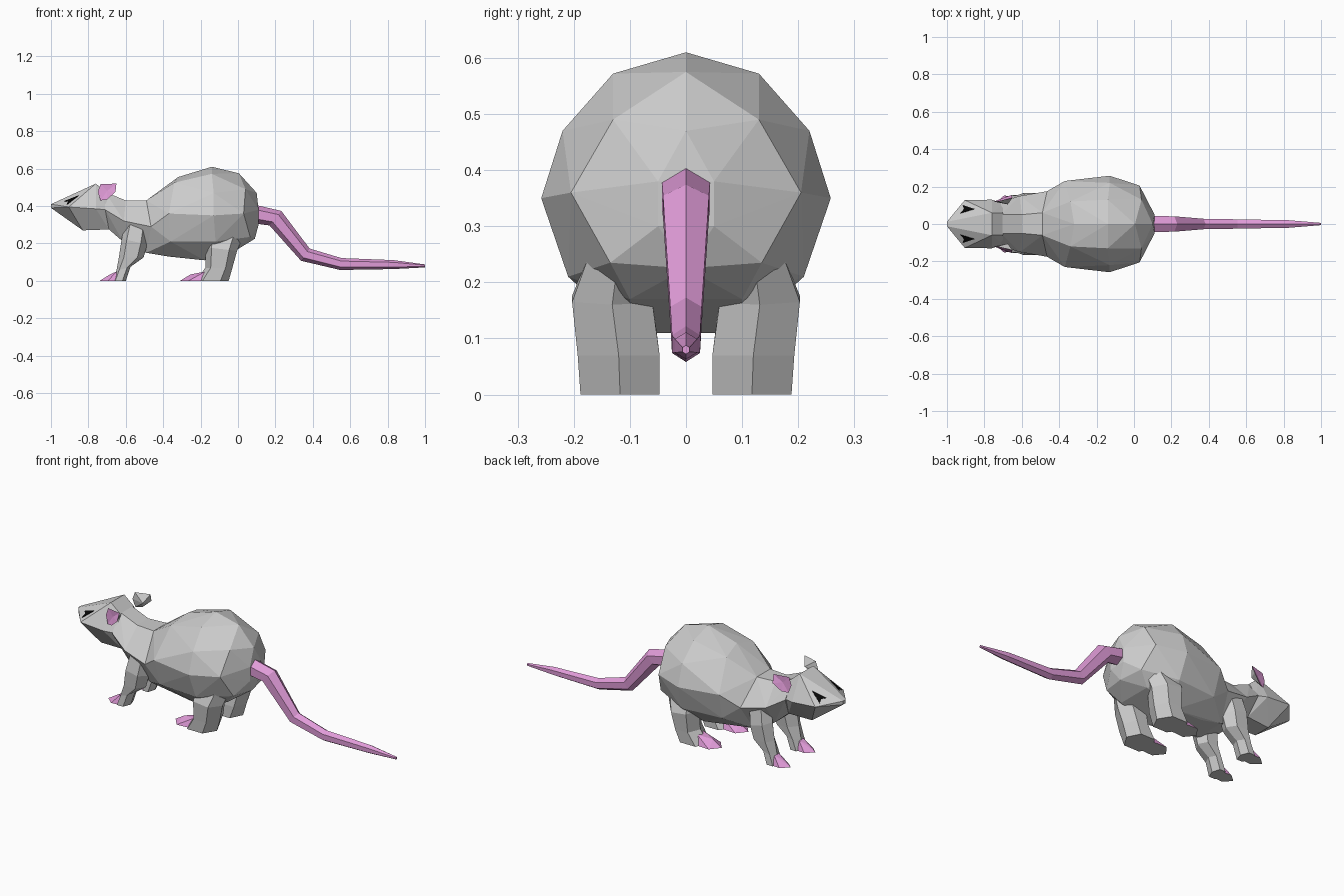
import bpy, bmesh, math
from mathutils import Vector

if "Cube" in bpy.data.objects:
    bpy.data.objects.remove(bpy.data.objects["Cube"])


def material(name, rgb):
    m = bpy.data.materials.new(name)
    m.diffuse_color = (*rgb, 1)
    m.use_nodes = True
    m.node_tree.nodes["Principled BSDF"].inputs["Base Color"].default_value = m.diffuse_color
    return m


FUR = material("grey fur", (0.61, 0.61, 0.61))
SKIN = material("pink skin", (0.75, 0.33, 0.69))
EYE = material("black eye", (0.002, 0.002, 0.002))


def finish(bm, name, *mats):
    bmesh.ops.recalc_face_normals(bm, faces=bm.faces)
    mesh = bpy.data.meshes.new(name)
    bm.to_mesh(mesh)
    bm.free()
    for m in mats:
        mesh.materials.append(m)
    ob = bpy.data.objects.new(name, mesh)
    bpy.context.collection.objects.link(ob)
    return ob


def hull(name, points, mat, both=True):
    """Faceted solid around points; both = include mirrored points."""
    pts = {tuple(p) for p in points}
    if both:
        pts |= {(x, -y, z) for x, y, z in pts if y}
    bm = bmesh.new()
    for p in sorted(pts):
        bm.verts.new(p)
    bmesh.ops.convex_hull(bm, input=bm.verts)
    loose = [v for v in bm.verts if not v.link_faces]
    bmesh.ops.delete(bm, geom=loose, context='VERTS')
    return finish(bm, name, mat)


def loft(name, rings, mat):
    bm = bmesh.new()
    rows = [[bm.verts.new(p) for p in r] for r in rings]
    n = len(rows[0])
    for a, b in zip(rows, rows[1:]):
        for i in range(n):
            j = (i + 1) % n
            bm.faces.new((a[i], a[j], b[j], b[i]))
    bm.faces.new(rows[0])
    bm.faces.new(rows[-1])
    return finish(bm, name, mat)


# Round body
hull("body", [
    (-.49, .06, .43), (-.465, .175, .29), (-.49, .09, .15),
    (-.32, 0, .555), (-.34, .12, .525), (-.37, .23, .36), (-.36, .19, .21), (-.37, .08, .13),
    (-.14, 0, .61), (-.14, .13, .572), (-.13, .22, .47), (-.13, .258, .35), (-.12, .21, .21),
    (-.18, .1, .11), (.005, 0, .575), (.04, .13, .49), (.03, .205, .36), (.10, 0, .47),
    (.11, .05, .38), (.11, .05, .30), (.065, .135, .235), (.09, 0, .225), (0, .1, .17)], FUR)

# Neck and chest
chest = [(-.6, .05, .43), (-.61, .15, .32), (-.615, .08, .21)]
hull("chest", [(-.49, .06, .43), (-.465, .175, .29), (-.49, .09, .15)] + chest, FUR)
hull("neck", chest + [(-.71, .05, .475), (-.71, .12, .38), (-.69, .06, .275)], FUR)

# Wedge head
NOSE, CHEEK, CROWN = Vector((-1, .012, .41)), Vector((-.905, .128, .395)), Vector((-.76, .06, .52))
hull("head", [NOSE, CHEEK, CROWN, (-1, .012, .39), (-.76, .13, .385),
              (-.83, .05, .27), (-.69, .06, .275), (-.70, .11, .38), (-.70, .06, .47)], FUR)

# Tail: six-sided tube along a bent path (x, z, half width, half height)
path = [(.09, .357, .043, .05), (.20, .335, .041, .05), (.36, .14, .028, .04),
        (.55, .09, .025, .032), (.83, .087, .02, .024), (1, .08, .006, .008)]
rings = []
for i, (x, z, w, h) in enumerate(path):
    a, b = path[max(i - 1, 0)], path[min(i + 1, len(path) - 1)]
    t = Vector((b[0] - a[0], b[1] - a[1])).normalized()
    if i in (0, len(path) - 1):
        t = Vector((1, 0))
    ring = []
    for k in range(6):
        ang = math.pi * k / 3
        u, v = w * math.sin(ang) / .866, h * math.cos(ang)
        ring.append((x - t.y * v, u, z + t.x * v))
    rings.append(ring)
loft("tail", rings, SKIN)


def leg_ring(x0, x1, y0, y1, z, s, tilt=0):
    """Six-sided leg section between two x and two y limits."""
    out = []
    for u, v in ((0, .5), (.3, 0), (.8, 0), (1, .5), (.75, 1), (.2, 1)):
        out.append((x0 + (x1 - x0) * u, s * (y0 + (y1 - y0) * v), z + tilt * (u - .5)))
    return out


for s, side in ((-1, "right"), (1, "left")):
    # Front leg, its top sunk into the chest
    loft("front_leg_" + side, [
        leg_ring(-.60, -.47, .04, .145, .32, s),
        leg_ring(-.622, -.485, .05, .165, .21, s, -.03),
        leg_ring(-.637, -.505, .06, .158, .125, s),
        leg_ring(-.65, -.575, .065, .152, .065, s, .02),
        leg_ring(-.67, -.60, .065, .155, 0, s)], FUR)
    # Hind leg, its top sunk into the body
    loft("hind_leg_" + side, [
        leg_ring(-.18, .04, .07, .165, .27, s),
        leg_ring(-.175, -.005, .06, .203, .17, s, -.02),
        leg_ring(-.175, -.03, .047, .193, .07, s),
        leg_ring(-.225, -.05, .047, .188, 0, s)], FUR)
    # Pink toes with grey soles
    for name, x, half, y, d in (("front_foot_", -.74, .04, .112, .09),
                                ("hind_foot_", -.31, .055, .12, .135)):
        foot = hull(name + side, [
            (x, s * y, 0), (x + .045, s * (y - half), 0), (x + .045, s * (y + half), 0),
            (x + .055, s * y, .034), (x + d, s * (y - half * .9), 0), (x + d, s * (y + half * .9), 0),
            (x + d, s * (y - half * .5), .05), (x + d, s * (y + half * .5), .05)], SKIN, both=False)
        foot.data.materials.append(FUR)
        for f in foot.data.polygons:
            f.material_index = int(f.normal.z < -.9)

    # Ear: pink outward face, grey back
    outline = [(-.735, .125, .43), (-.75, .12, .475), (-.735, .12, .517),
               (-.65, .14, .52), (-.655, .155, .475), (-.70, .14, .435)]
    bm = bmesh.new()
    front = [bm.verts.new((x, s * y, z)) for x, y, z in outline]
    back = bm.verts.new((-.675, s * .105, .475))
    dish = bm.verts.new((-.70, s * .127, .48))
    for i in range(6):
        j = (i + 1) % 6
        bm.faces.new((front[i], front[j], dish)).material_index = 1
        bm.faces.new((front[j], front[i], back))
    finish(bm, "ear_" + side, FUR, SKIN)

    # Eye: thin notched plate on the face plane
    n = (CHEEK - NOSE).cross(CROWN - NOSE).normalized()
    n = n if n.z > 0 else -n
    pts = []
    for x, y in ((-.915, .10), (-.852, .08), (-.927, .057), (-.908, .079)):
        z = NOSE.z - (n.x * (x - NOSE.x) + n.y * (y - NOSE.y)) / n.z
        pts.append(Vector((x, y, z)))
    loft("eye_" + side, [[((p + n * d).x, s * (p + n * d).y, (p + n * d).z) for p in pts]
                         for d in (-.003, .003)], EYE)
